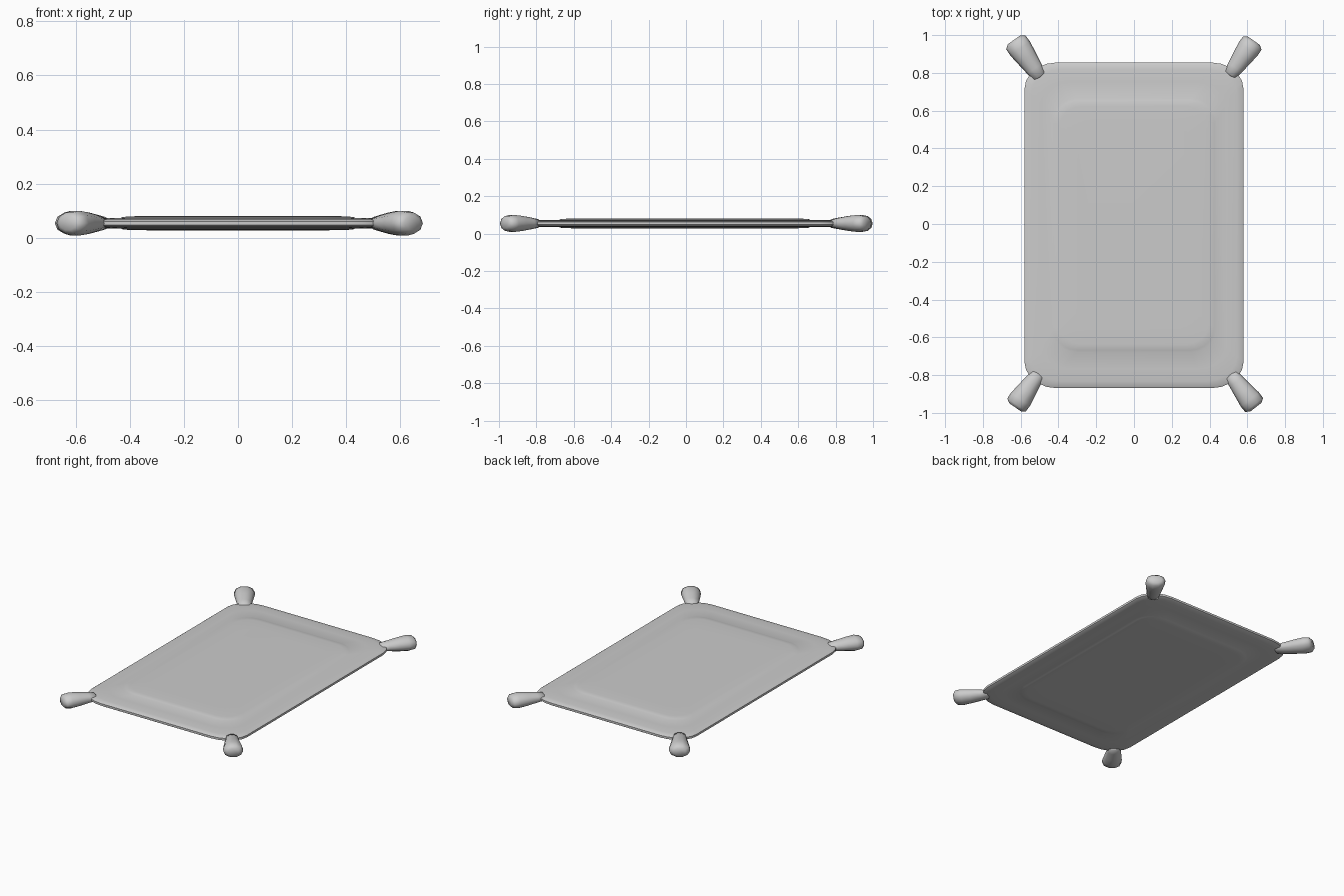
import bpy, bmesh
from math import sin, cos, pi, radians
from mathutils import Vector

cube = bpy.data.objects.get("Cube")
if cube:
    bpy.data.objects.remove(cube, do_unlink=True)

MID = 0.054  # height of the rug's middle plane

grey = bpy.data.materials.new("light_grey")
grey.use_nodes = True
grey.diffuse_color = (0.6, 0.6, 0.6, 1)
grey.node_tree.nodes["Principled BSDF"].inputs["Base Color"].default_value = (0.6, 0.6, 0.6, 1)


def loft(name, rings, angle):
    """Skin a list of equal-length point rings and cap both ends."""
    bm = bmesh.new()
    loops = [[bm.verts.new(p) for p in ring] for ring in rings]
    for a, b in zip(loops, loops[1:]):
        for i in range(len(a)):
            j = (i + 1) % len(a)
            bm.faces.new((a[i], a[j], b[j], b[i]))
    bm.faces.new(loops[0])
    bm.faces.new(loops[-1])
    bmesh.ops.recalc_face_normals(bm, faces=bm.faces)
    mesh = bpy.data.meshes.new(name)
    bm.to_mesh(mesh)
    bm.free()
    mesh.materials.append(grey)
    obj = bpy.data.objects.new(name, mesh)
    bpy.context.collection.objects.link(obj)
    bpy.ops.object.select_all(action='DESELECT')
    obj.select_set(True)
    bpy.context.view_layer.objects.active = obj
    bpy.ops.object.shade_smooth_by_angle(angle=radians(angle))
    return obj


def rounded_rect(hx, hy, rx, ry, z, steps=5):
    """Rounded rectangle outline in the horizontal plane."""
    pts = []
    for k, (sx, sy) in enumerate([(1, 1), (-1, 1), (-1, -1), (1, -1)]):
        for s in range(steps + 1):
            a = (k + s / steps) * pi / 2
            pts.append((sx * (hx - rx) + rx * cos(a),
                        sy * (hy - ry) + ry * sin(a) - 0.007, MID + z))
    return pts


# Rug: thin slab with rounded rim and a slightly raised panel on both faces
half = [(0.58, 0.862, 0.17, 0.14, 0.007),
        (0.572, 0.854, 0.17, 0.14, 0.012),
        (0.545, 0.825, 0.16, 0.13, 0.016),
        (0.49, 0.76, 0.15, 0.12, 0.019),
        (0.435, 0.672, 0.13, 0.12, 0.019),
        (0.425, 0.662, 0.13, 0.12, 0.023),
        (0.395, 0.63, 0.12, 0.11, 0.0255),
        (0.30, 0.53, 0.10, 0.10, 0.0265)]
rings = [rounded_rect(*r[:4], -r[4]) for r in reversed(half)]
rings += [rounded_rect(*r) for r in half]
loft("rug", rings, 50)

# Tassels: flared knobs; distance along axis, half width, half height
PROFILE = [(0.0, 0.018, 0.012), (0.008, 0.038, 0.024), (0.05, 0.044, 0.032),
           (0.11, 0.053, 0.042), (0.165, 0.061, 0.048), (0.2, 0.06, 0.041),
           (0.215, 0.038, 0.026)]


def tassel(name, start, end, width=1.0):
    start, end = Vector((*start, MID)), Vector((*end, MID))
    axis = end - start
    side = Vector((-axis.y, axis.x, 0)).normalized()
    rings = []
    for d, w, h in PROFILE:
        c = start + axis * (d / PROFILE[-1][0])
        rings.append([c + side * w * width * cos(a) + Vector((0, 0, h * sin(a)))
                      for a in (i * pi / 5 for i in range(10))])
    loft(name, rings, 60)


tassel("back_right_tassel", (-0.495, 0.775), (-0.635, 0.975), 1.05)
tassel("back_left_tassel", (0.505, 0.785), (0.635, 0.97))
tassel("front_right_tassel", (-0.505, -0.79), (-0.63, -0.97))
tassel("front_left_tassel", (0.51, -0.795), (0.645, -0.97))
